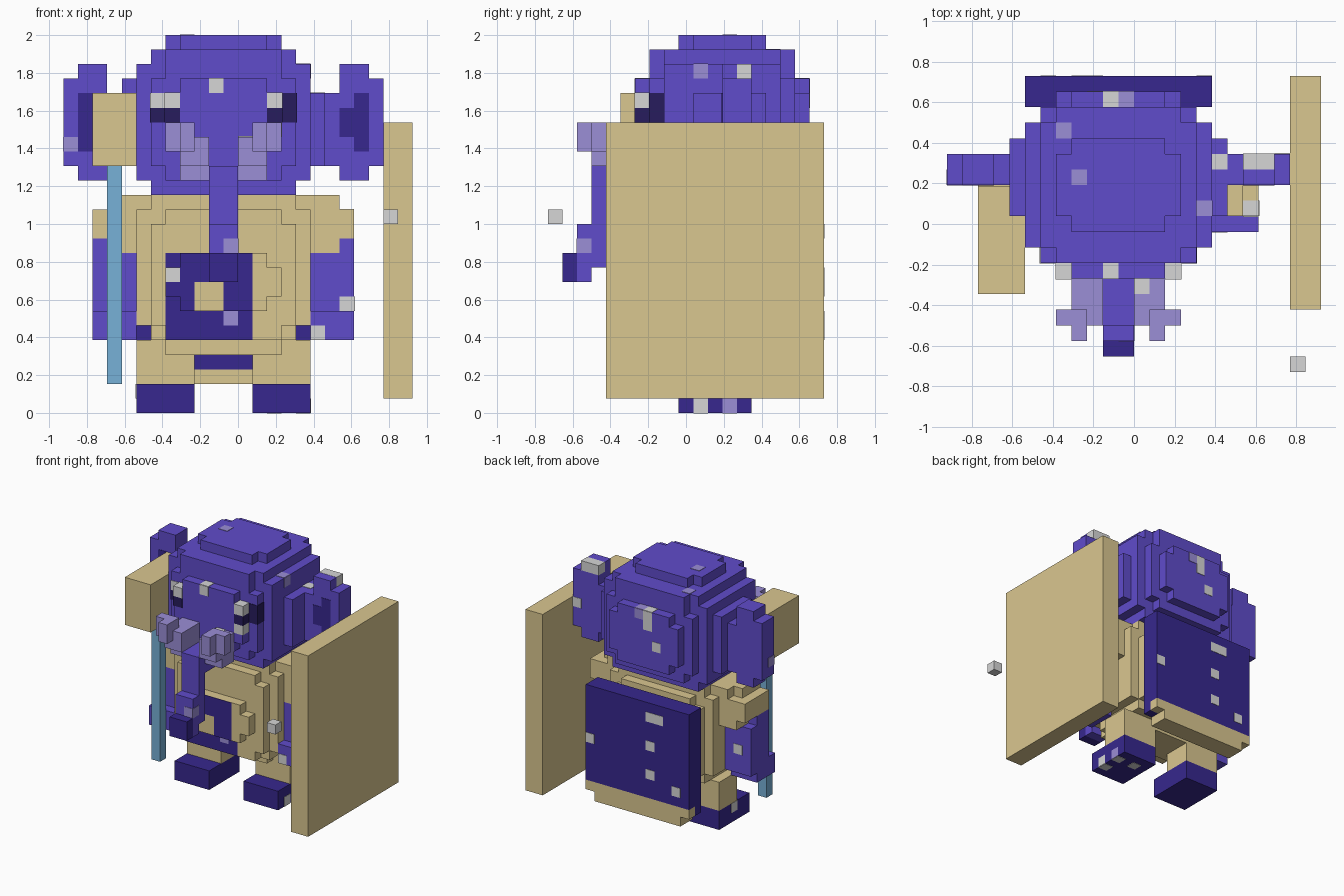
import bpy, bmesh
from mathutils import Vector

cube = bpy.data.objects.get("Cube")
if cube:
    bpy.data.objects.remove(cube, do_unlink=True)

U = 1 / 13          # size of one block
PLATE = 0.04        # painted plate thickness, in blocks


def material(name, rgb):
    col = [((c / 255 + 0.055) / 1.055) ** 2.4 for c in rgb] + [1]
    m = bpy.data.materials.new(name)
    m.use_nodes = True
    m.diffuse_color = col
    bsdf = next(n for n in m.node_tree.nodes if n.type == 'BSDF_PRINCIPLED')
    bsdf.inputs["Base Color"].default_value = col
    bsdf.inputs["Roughness"].default_value = 0.9
    return m


PURPLE = material("purple skin", (96, 76, 203))
DARK = material("dark purple cloth", (55, 39, 142))
LAVENDER = material("lavender", (155, 142, 214))
TAN = material("tan cloth", (218, 199, 144))
BLUE = material("blue handle", (119, 177, 215))
GRAY = material("light gray", (214, 214, 214))
BLACK = material("eye black", (39, 28, 93))


def blocks(name, mat, boxes):
    """One object from boxes given as x0, x1, y0, y1, z0, z1 in blocks."""
    bm = bmesh.new()
    for x0, x1, y0, y1, z0, z1 in boxes:
        lo, hi = Vector((x0, y0, z0)) * U, Vector((x1, y1, z1)) * U
        for v in bmesh.ops.create_cube(bm, size=1)["verts"]:
            v.co = (lo + hi) / 2 + Vector(a * b for a, b in zip(v.co, hi - lo))
    mesh = bpy.data.meshes.new(name)
    bm.to_mesh(mesh)
    bm.free()
    mesh.materials.append(mat)
    bpy.context.collection.objects.link(bpy.data.objects.new(name, mesh))
    return boxes


def mirror(boxes):
    """Mirror across the body's middle plane, x = -1 block."""
    return [(-2 - b[1], -2 - b[0], *b[2:]) for b in boxes]


def paint(name, mat, boxes, axis, sign, cells):
    """Thin one-block plates on the outermost surface of a part."""
    others = [i for i in range(3) if i != axis]
    plates = []
    for cell in cells:
        hits = [b[2 * axis + (sign > 0)] for b in boxes
                if all(b[2 * i] < c + 0.5 < b[2 * i + 1] for i, c in zip(others, cell))]
        if not hits:
            continue
        s = max(hits) if sign > 0 else min(hits)
        p = [0] * 6
        p[2 * axis], p[2 * axis + 1] = sorted((s, s + sign * PLATE))
        for i, c in zip(others, cell):
            p[2 * i], p[2 * i + 1] = c, c + 1
        plates.append(p)
    blocks(name, mat, plates)


# Head, built up in rounded steps
head = blocks("head", PURPLE, [
    (-5, 3, 0.5, 4.5, 20, 26), (-4, 2, -0.5, 5.5, 20, 26),
    (-6, 4, -1.5, 6.5, 15, 25), (-6, 4, -2.5, 7.5, 17, 23),
    (-5, 3, -2.5, 7.5, 16, 25), (-7, 5, -1.5, 6.5, 16, 24),
    (-8, 5, 0.5, 5.5, 17, 23), (5, 6, 0.5, 5.5, 17, 22),
    (-4, 2, -3.5, 8.5, 17, 23), (-5, 3, -3.5, 8.5, 18, 22)])
paint("head_spots_front", GRAY, head, 1, -1, [(-2, 22), (2, 19)])
paint("head_spots_top", LAVENDER, head, 2, 1, [(-5, 5.5), (-4, 2.5), (4, 0.5), (-1, 7.5)])
paint("head_spots_top_gray", GRAY, head, 2, 1, [(-2, 7.5), (-2, -3.5), (5, 3.5)])
paint("head_spot_side", LAVENDER, head, 0, 1, [(0.5, 23)])
paint("head_spots_back", GRAY, head, 1, 1, [(-2, 22), (-2, 21), (-3, 19)])
paint("head_spot_back_lavender", LAVENDER, head, 1, 1, [(-1, 22)])
blocks("cheek_spot", GRAY, [(3, 3 + PLATE, -3.5, -2.5, 19, 20)])

# Ears with darker inner patches
left_ear = [(7, 9, 2.5, 4.5, 16, 24), (7, 10, 2.5, 4.5, 17, 23), (5, 7, 2.5, 4.5, 17, 22)]
right_ear = mirror(left_ear)
patch = [(8, z) for z in range(18, 22)] + [(7, z) for z in (19, 20)]
for side, ear in (("left", left_ear), ("right", right_ear)):
    blocks(side + "_ear", PURPLE, ear)
    cells = patch if side == "left" else [(-3 - x, z) for x, z in patch]
    paint(side + "_ear_patch", DARK, ear, 1, -1, cells)
paint("right_ear_spot", LAVENDER, right_ear, 1, -1, [(-12, 18)])
paint("right_ear_side_spot", LAVENDER, right_ear, 0, -1, [(2.5, 18)])
paint("left_ear_back_spot", GRAY, left_ear, 1, 1, [(9, 19)])
blocks("left_ear_tip", GRAY, [(6.98, 9.02, 3.5, 4.52, 23, 24.02)])

# Eyes wrap around the face corners, slightly proud of the head
e = 0.05
left_dark = [(2, 3 + e, -3.5 - e, -2.5, 20, 21), (3, 4 + e, -2.5 - e, -1.5, 20, 22)]
right_dark = mirror([(2, 3 + e, -3.5 - e, -2.5, 20, 21), (3, 4 + e, -2.5 - e, -1.5, 20, 21)])
white = [(2, 3 + e, -3.5 - e, -2.5, 21, 22 + e)]
blocks("left_eye_pupil", BLACK, left_dark)
blocks("right_eye_pupil", BLACK, right_dark)
blocks("left_eye_white", GRAY, white)
blocks("right_eye_white", GRAY, mirror(white + [(3, 4 + e, -2.5 - e, -1.5, 21, 22)]))

# Tusks
tusk = [(0, 2, -5.5, -3.5, 16, 19), (0, 2, -6.5, -5.5, 17, 19),
        (1, 3, -6.5, -5.5, 18, 20), (1, 2, -7.5, -6.5, 18, 20)]
blocks("left_tusk", LAVENDER, tusk)
blocks("right_tusk", LAVENDER, mirror(tusk))
paint("tusk_spot", GRAY, tusk, 2, 1, [(0, -4.5)])

# Trunk and its tip
trunk = blocks("trunk", PURPLE, [
    (-2, 0, -6.5, -1.5, 15, 17), (-2, 0, -6.5, -5.5, 10, 17),
    (-2, 0, -7.5, -5.5, 10, 13), (-2, 0, -7.5, -6.5, 9, 10)])
blocks("trunk_tip", DARK, [(-2, 0, -8.5, -7.5, 9, 11)])
paint("trunk_spot", LAVENDER, trunk, 1, -1, [(-1, 11)])
paint("trunk_side_spot", LAVENDER, trunk, 0, 1, [(-7.5, 11)])

# Torso, a stepped round belly with a yoke
torso = blocks("torso", TAN, [
    (-7, 5, -0.5, 5.5, 6, 14), (-6, 4, -0.5, 5.5, 5, 15),
    (-6, 4, -1.5, 6.5, 6, 13), (-5, 3, -1.5, 6.5, 5, 14),
    (-4, 2, -2.5, 7.5, 7, 11), (-5, 3, -2.5, 7.5, 8, 10),
    (-5, 3, 0.5, 4.5, 4, 6), (-8, 6, 0.5, 4.5, 12, 15)])
ring = [(x, z) for x in range(-5, 1) for z in range(5, 11)
        if not (x in (-3, -2) and z in (7, 8))]
gray_cell, lavender_cell = (-5, 9), (-1, 6)
paint("belly_ring", DARK, torso, 1, -1,
      [c for c in ring if c not in (gray_cell, lavender_cell)])
paint("belly_spot_gray", GRAY, torso, 1, -1, [gray_cell])
paint("belly_spot_lavender", LAVENDER, torso, 1, -1, [lavender_cell])

# Arms, sleeves, legs and shoes
arm = [(5, 8, -0.5, 2.5, 5, 7), (5, 8, 0.5, 3.5, 6, 11), (7, 8, 0.5, 2.5, 11, 12)]
sleeve = [(5, 7, 0.5, 4.5, 11, 14), (6, 8, 0.5, 4.5, 12, 14), (5, 7, 0.5, 3.5, 13, 15)]
leg = [(1, 5, 1.5, 4.5, 2, 5)]
shoe = [(1, 5, -0.5, 4.5, 0, 2)]
for side, f in (("left", list), ("right", mirror)):
    blocks(side + "_arm", PURPLE, f(arm))
    blocks(side + "_sleeve", TAN, f(sleeve))
    blocks(side + "_leg", TAN, f(leg))
    blocks(side + "_shoe", DARK, f(shoe))
paint("left_arm_spots", GRAY, arm, 1, -1, [(5, 5), (7, 7)])
paint("left_arm_side_spot", GRAY, arm, 0, 1, [(0.5, 7)])
paint("right_arm_spot", GRAY, mirror(arm), 1, 1, [(-9, 8)])
paint("sleeve_spot", GRAY, sleeve, 2, 1, [(7, 0.5)])
paint("shoe_spot_gray", GRAY, shoe, 0, 1, [(0.5, 0)])
paint("shoe_spot_lavender", LAVENDER, shoe, 0, 1, [(2.5, 0)])
paint("right_shoe_spot", GRAY, mirror(shoe), 0, -1, [(1.5, 1)])
paint("sole_spots", GRAY, shoe, 2, -1, [(4, 0.5), (2, 2.5), (4, 2.5)])

# Cape with a tan hem
cape = blocks("cape", DARK, [(-7, 5, 7.5, 8.5, 3, 14), (-7, 5, 8.5, 9.5, 4, 14)])
blocks("cape_hem", TAN, [(-7, 5, 8.5, 9.5, 3, 4), (-6, 4, 7.5, 9.5, 2, 3)])
paint("cape_spots", GRAY, cape, 1, 1, [(-4, 12), (-3, 12), (-3, 9), (-3, 6), (4, 8), (-6, 5)])

# Hammer in the right hand
blocks("hammer_handle", BLUE, [(-9, -8, -1.5, -0.5, 2, 17)])
blocks("hammer_head", TAN, [(-10, -7, -4.5, 2.45, 17, 22)])

# Shield at the left side and a loose block in front of it
blocks("shield", TAN, [(10, 12, -5.5, 9.5, 1, 20)])
blocks("loose_block", GRAY, [(10, 11, -9.5, -8.5, 13, 14)])
